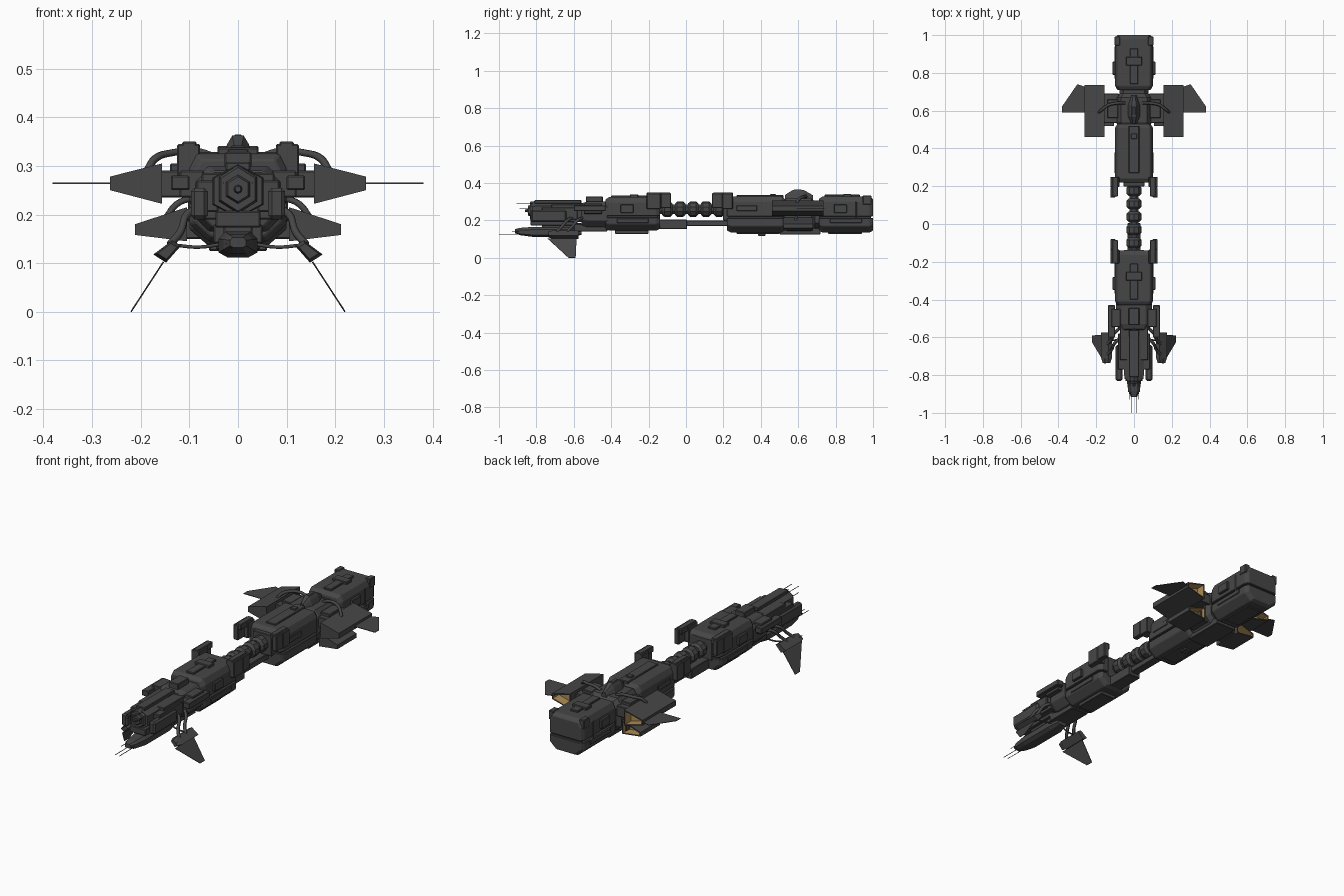
import bpy, bmesh, math
from mathutils import Vector

if "Cube" in bpy.data.objects:
    bpy.data.objects.remove(bpy.data.objects["Cube"])


def material(name, rgb):
    m = bpy.data.materials.new(name)
    m.use_nodes = True
    m.diffuse_color = (*rgb, 1)
    m.node_tree.nodes["Principled BSDF"].inputs["Base Color"].default_value = (*rgb, 1)
    return m


GREY = material("dark grey metal", (0.062, 0.062, 0.062))
GLOW = material("tan thruster", (0.42, 0.26, 0.09))


def finish(name, bm, mirror=False, bevel=0):
    bmesh.ops.recalc_face_normals(bm, faces=bm.faces)
    me = bpy.data.meshes.new(name)
    bm.to_mesh(me)
    bm.free()
    ob = bpy.data.objects.new(name, me)
    bpy.context.collection.objects.link(ob)
    me.materials.append(GREY)
    me.materials.append(GLOW)
    if bevel:
        mod = ob.modifiers.new("chamfer", "BEVEL")
        mod.width, mod.segments = bevel, 1
    if mirror:
        ob.modifiers.new("mirror", "MIRROR")
    return ob


def loft(name, profile, stations, pivot=(0, 0), mirror=False, bevel=0, glow=False):
    """Sweep an x-z profile along y; each station is (y, scale)."""
    bm = bmesh.new()
    rings = [[bm.verts.new((pivot[0] + (x - pivot[0]) * s, y, pivot[1] + (z - pivot[1]) * s))
              for x, z in profile] for y, s in stations]
    n = len(profile)
    for a, b in zip(rings, rings[1:]):
        for i in range(n):
            j = (i + 1) % n
            bm.faces.new((a[i], a[j], b[j], b[i]))
    bm.faces.new(rings[0])
    back = bm.faces.new(rings[-1])
    if glow:
        # recessed thruster mouth
        bmesh.ops.recalc_face_normals(bm, faces=bm.faces)
        bmesh.ops.inset_individual(bm, faces=[back], thickness=0.008)
        ext = bmesh.ops.extrude_face_region(bm, geom=[back])["geom"]
        bm.faces.remove(back)
        for v in ext:
            if isinstance(v, bmesh.types.BMVert):
                v.co.y -= 0.05
            elif isinstance(v, bmesh.types.BMFace):
                v.material_index = 1
                for e in v.edges:
                    for f in e.link_faces:
                        f.material_index = 1
    return finish(name, bm, mirror, bevel)


def box(name, x, y, z, mirror=False, bevel=0.003):
    prof = [(x[0], z[0]), (x[1], z[0]), (x[1], z[1]), (x[0], z[1])]
    return loft(name, prof, [(y[0], 1), (y[1], 1)], mirror=mirror, bevel=bevel)


def plate(name, outline, thickness, mirror=True):
    """Thin flat panel from a 3D outline."""
    bm = bmesh.new()
    pts = [Vector(p) for p in outline]
    nrm = (pts[1] - pts[0]).cross(pts[2] - pts[0]).normalized() * thickness / 2
    lo = [bm.verts.new(p - nrm) for p in pts]
    hi = [bm.verts.new(p + nrm) for p in pts]
    bm.faces.new(lo)
    bm.faces.new(hi)
    for i in range(len(pts)):
        j = (i + 1) % len(pts)
        bm.faces.new((lo[i], lo[j], hi[j], hi[i]))
    return finish(name, bm, mirror)


def pipe(name, points, radius, mirror=True):
    cu = bpy.data.curves.new(name, "CURVE")
    cu.dimensions = "3D"
    cu.bevel_depth, cu.bevel_resolution, cu.resolution_u = radius, 1, 5
    cu.use_fill_caps = True
    sp = cu.splines.new("BEZIER")
    sp.bezier_points.add(len(points) - 1)
    for bp, p in zip(sp.bezier_points, points):
        bp.co = p
        bp.handle_left_type = bp.handle_right_type = "AUTO"
    cu.materials.append(GREY)
    ob = bpy.data.objects.new(name, cu)
    bpy.context.collection.objects.link(ob)
    if mirror:
        ob.modifiers.new("mirror", "MIRROR")
    return ob


def ngon(n, rx, rz, cz, turn=0.0):
    return [(rx * math.cos(2 * math.pi * (i + turn) / n),
             cz + rz * math.sin(2 * math.pi * (i + turn) / n)) for i in range(n)]


def sym(half):
    return half + [(-x, z) for x, z in reversed(half)]


def hull(name, y0, y1, z0, zm, z1, cut=0.02):
    """Chamfered hull block in an upper and a lower half with a seam between."""
    upper = sym([(0.1, zm + 0.004), (0.1, z1 - 0.03), (0.085, z1)])
    lower = sym([(0.06, z0), (0.1, z0 + 0.035), (0.1, zm - 0.004)])
    ends = [(y0, 0.88), (y0 + cut, 1), (y1 - cut, 1), (y1, 0.88)]
    loft(name + "_upper", upper, ends, (0, zm), bevel=0.003)
    loft(name + "_lower", lower, ends, (0, zm), bevel=0.003)
    box(name + "_core", (-0.085, 0.085), (y0 + .01, y1 - .01), (z0 + .03, z1 - .03))


# Main hull blocks
hull("stern_hull", 0.71, 1.0, 0.135, 0.217, 0.328)
hull("rear_hull", 0.22, 0.53, 0.135, 0.217, 0.328)
hull("front_hull", -0.43, -0.14, 0.145, 0.22, 0.325)
loft("engine_waist", sym([(.055, .14), (.095, .175), (.095, .285), (.07, .318)]),
     [(0.52, 0.9), (0.54, 1), (0.67, 1), (0.69, 0.8), (0.72, 0.8)], (0, .225))
box("waist_keel", (-.06, .06), (.50, .72), (.125, .16))

# Raised deck rails, cross blocks and side lockers on each hull
for name, yc, top in (("stern", 0.86, 0.328), ("front", -0.28, 0.325)):
    box(name + "_deck_rail", (-.022, .022), (yc - .12, yc + .07), (top - .01, top + .009))
    box(name + "_cross_block", (-.042, .042), (yc - .02, yc + .025), (top - .01, top + .013))
    box(name + "_side_locker", (.09, .113), (yc - .07, yc), (.24, .285), True)
    box(name + "_lower_locker", (.09, .104), (yc - .09, yc + .08), (.185, .21), True)
    box(name + "_belly_plate", (-.045, .045), (yc - .1, yc + .08), (.128, .16))
box("rear_deck_rail", (-.028, .028), (.27, .52), (.32, .335))
box("rear_deck_hatch", (-.015, .015), (.45, .48), (.33, .342))
box("rear_side_panel", (.09, .104), (.27, .38), (.25, .28), True)
box("rear_belly_plate", (-.045, .045), (.27, .50), (.127, .15))
box("belly_sensor", (-.02, .02), (.385, .425), (.117, .14))
box("stern_corner_block", (.075, .103), (.945, .992), (.285, .332), True)
box("stern_band", (-.103, .103), (.905, .915), (.20, .30))
box("stern_plate_upper", (-.065, .065), (.98, 1.0), (.235, .295))
box("stern_plate_lower", (-.05, .05), (.98, 1.0), (.16, .205))

# Docking clamps reaching over the spine
for name, a, b, c in (("rear", .14, .25, .195), ("front", -.08, -.21, -.135)):
    box(name + "_clamp_base", (.078, .125), sorted((c, b)), (.26, .345), True)
    box(name + "_clamp_arm", (.098, .125), sorted((a, c)), (.265, .345), True)
    box(name + "_clamp_hook", (.085, .115), sorted((a + (c - a) * .1, b)), (.32, .35), True)
    box(name + "_spine_socket", (-.055, .055), sorted((c + (c - a) * .05, b)), (.20, .31))

# Segmented spine and lower beam
for i in range(5):
    yc = -0.1 + i * 0.069
    loft("spine_segment_%d" % (i + 1), ngon(10, .041, .041, .26, .5),
         [(yc - .028, .72), (yc - .016, 1), (yc + .016, 1), (yc + .028, .72)], (0, .26))
loft("spine_core", ngon(8, .027, .027, .26, .5), [(-.17, 1), (.25, 1)])
box("lower_beam", (-.022, .022), (-.15, .25), (.17, .20))
box("lower_beam_sleeve", (-.035, .035), (-.15, .005), (.153, .205))

# Thruster pods with recessed mouths and swept fins
loft("upper_pod", [(.156, .222), (.263, .25), (.263, .278), (.156, .305)],
     [(.46, 1), (.735, 1)], mirror=True, glow=True)
loft("lower_pod", [(.105, .145), (.212, .158), (.212, .18), (.105, .215)],
     [(.52, 1), (.68, 1)], mirror=True, glow=True)
box("upper_pod_pylon", (.08, .16), (.535, .69), (.235, .29), True)
box("pylon_cap", (.085, .14), (.56, .66), (.285, .305), True)
box("lower_pod_pylon", (.07, .115), (.55, .66), (.15, .205), True)
plate("rear_fin", [(.255, .59, .264), (.381, .59, .264), (.381, .622, .264),
                   (.30, .74, .264), (.255, .725, .264)], .003)

# Feed pipes over the pylons
pipe("upper_feed_pipe", [(.045, .64, .318), (.085, .64, .33), (.135, .63, .327),
                         (.17, .605, .315), (.187, .59, .29)], .008)
pipe("lower_feed_pipe", [(.09, .60, .235), (.125, .59, .222), (.15, .585, .19)], .007)

# Dorsal tower
loft("dorsal_tower", sym([(.034, .31), (.022, .345), (.012, .362)]),
     [(.53, .5), (.57, 1), (.63, 1), (.68, .45)], (0, .31))
box("tower_cap", (-.009, .009), (.575, .62), (.345, .364))

# Neck between the front hull and the head
loft("neck", sym([(.06, .165), (.095, .2), (.095, .27), (.06, .3)]),
     [(-.56, .85), (-.53, 1), (-.42, 1)], (0, .23), bevel=.003)
box("neck_arm", (.1, .138), (-.60, -.43), (.25, .28), True)
box("neck_arm_root", (.07, .12), (-.545, -.45), (.235, .29), True)
box("neck_deck_box", (-.028, .028), (-.535, -.445), (.29, .328))
box("neck_keel", (-.05, .05), (-.60, -.42), (.14, .18))

# Head: hexagonal barrel with ringed muzzle
hexa = ngon(6, .06, .056, .248, .5)
loft("head_barrel", hexa, [(-.82, .95), (-.80, 1), (-.62, 1), (-.55, .8)], (0, .248))
loft("head_rim", ngon(6, .045, .05, .252, .5),
     [(-.835, .9), (-.825, 1), (-.80, 1)], (0, .252))
loft("muzzle_ring", ngon(6, .03, .032, .252, .5), [(-.845, .8), (-.83, 1)], (0, .252))
loft("muzzle_core", ngon(8, .01, .01, .252), [(-.86, .6), (-.84, 1)], (0, .252))
box("head_top_rail", (-.026, .026), (-.81, -.56), (.29, .308))
box("head_chin", (-.046, .046), (-.832, -.58), (.173, .207))
box("head_side_tank", (.062, .097), (-.83, -.64), (.19, .255), True, .008)
box("tank_bracket", (.04, .085), (-.77, -.58), (.205, .27), True)
box("head_spine", (-.075, .075), (-.72, -.53), (.19, .285))

# Lower nose
loft("lower_nose", sym([(.022, .112), (.04, .122), (.04, .15), (.026, .165)]),
     [(-.915, .4), (-.885, .75), (-.82, 1), (-.62, 1), (-.56, .7)], (0, .145))
box("nose_mount", (-.03, .03), (-.77, -.56), (.15, .185))

# Front fins on curved struts
for i, dy in enumerate((0, -.055)):
    pipe("fin_strut_%d" % (i + 1), [(.075, -.55 + dy, .215), (.105, -.58 + dy, .2),
         (.118, -.61 + dy, .165), (.14, -.635 + dy, .138)], .008)
pipe("fin_brace", [(.03, -.60, .14), (.08, -.61, .133), (.13, -.62, .137)], .004)
loft("fin_mount", [(.148, .101), (.174, .118), (.135, .147), (.117, .136)],
     [(-.735, .7), (-.71, 1), (-.575, 1)], (.145, .125), mirror=True)
plate("front_fin", [(.153, -.74, .103), (.153, -.585, .103), (.22, -.59, .0), (.22, -.628, .0)], .003)

# Needle antennas
for i, (x, z, a, b) in enumerate(((.02, .29, -.905, -.8), (.03, .265, -.89, -.8), (.012, .125, -1.0, -.85),
                                  (.025, .14, -.93, -.8))):
    pipe("antenna_%d" % (i + 1), [(x, a, z), (x, b, z)], .0015)
pipe("fin_antenna", [(.155, -.74, .13), (.155, -.58, .13)], .0015)
